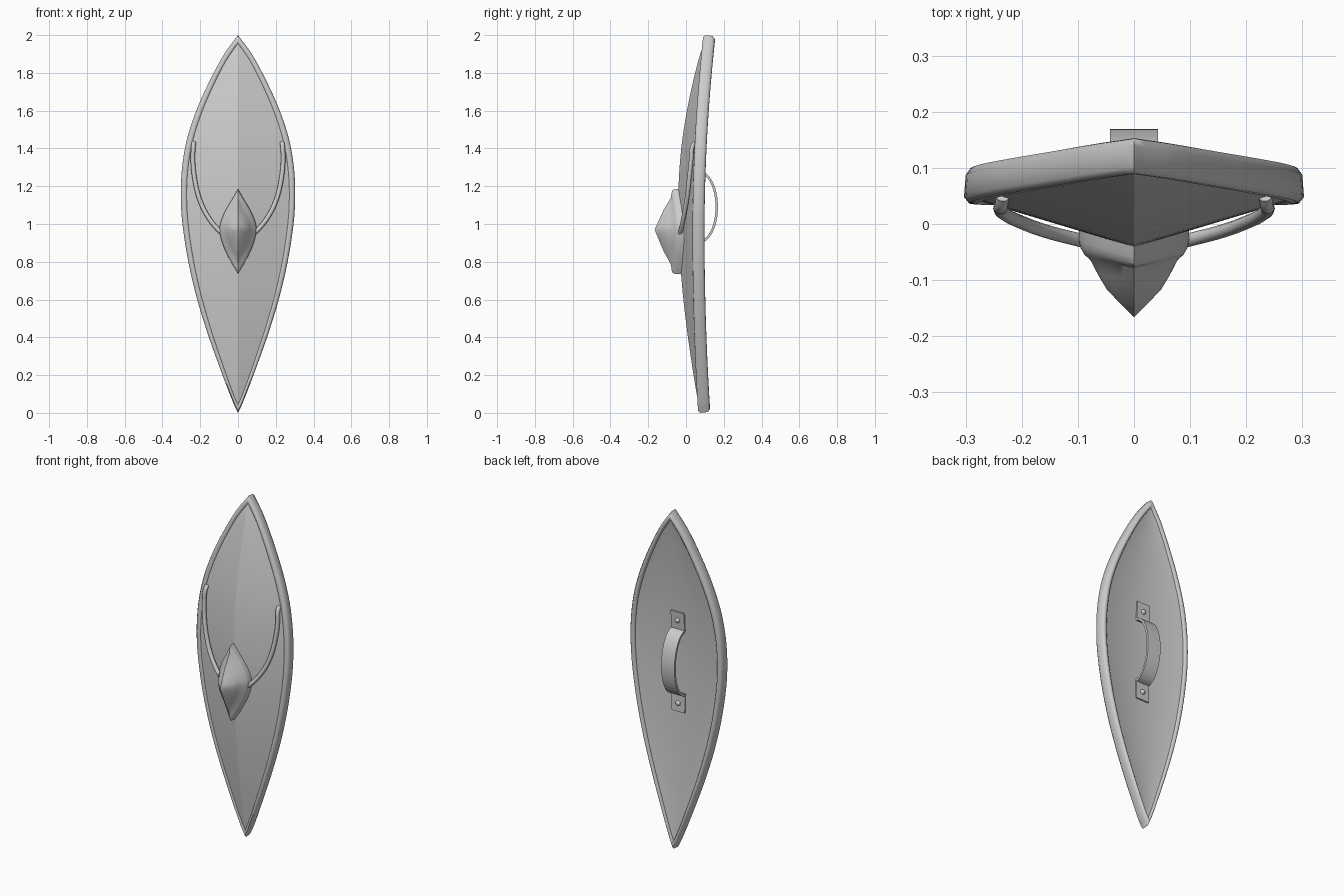
import bpy, bmesh, math

if "Cube" in bpy.data.objects:
    bpy.data.objects.remove(bpy.data.objects["Cube"])

grey = bpy.data.materials.new("plain grey")
grey.diffuse_color = (0.6, 0.6, 0.6, 1)
grey.use_nodes = True
grey.node_tree.nodes["Principled BSDF"].inputs["Base Color"].default_value = grey.diffuse_color


def finish(ob, angle=30):
    """Assign the colour and smooth everything except sharp edges."""
    if not ob.data.materials:
        ob.data.materials.append(grey)
    bpy.ops.object.select_all(action='DESELECT')
    ob.select_set(True)
    bpy.context.view_layer.objects.active = ob
    bpy.ops.object.shade_smooth_by_angle(angle=math.radians(angle))
    return ob


def grid_mesh(name, rows, close_u=False, close_v=False, angle=30, recalc=True):
    """Skin a table of points with quads, merging points that coincide."""
    bm = bmesh.new()
    vs = [[bm.verts.new(p) for p in r] for r in rows]
    n, m = len(rows), len(rows[0])
    for i in range(n if close_u else n - 1):
        for j in range(m if close_v else m - 1):
            a, b = (i + 1) % n, (j + 1) % m
            bm.faces.new((vs[i][j], vs[i][b], vs[a][b], vs[a][j]))
    bmesh.ops.remove_doubles(bm, verts=bm.verts, dist=1e-5)
    if recalc:
        bmesh.ops.recalc_face_normals(bm, faces=bm.faces)
    me = bpy.data.meshes.new(name)
    bm.to_mesh(me)
    bm.free()
    ob = bpy.data.objects.new(name, me)
    bpy.context.collection.objects.link(ob)
    return finish(ob, angle)


def smooth_table(tab, steps):
    """Smooth (z, half width) curve through the table points."""
    out = []
    n = len(tab)
    slope = []
    for i in range(n):
        a, b = tab[max(i - 1, 0)], tab[min(i + 1, n - 1)]
        slope.append((b[1] - a[1]) / (b[0] - a[0]))
    for i in range(n - 1):
        (z0, w0), (z1, w1) = tab[i], tab[i + 1]
        h = z1 - z0
        for k in range(steps):
            t = k / steps
            w = ((2*t**3 - 3*t*t + 1) * w0 + (t**3 - 2*t*t + t) * h * slope[i]
                 + (3*t*t - 2*t**3) * w1 + (t**3 - t*t) * h * slope[i + 1])
            out.append((z0 + h * t, max(w, 0)))
    return out + [tab[-1]]


# Shield outline: half width against height
W = 0.303
outline = smooth_table([(0, 0), (.05, .024), (.2, .082), (.4, .154), (.6, .216),
                        (.8, .263), (1.0, .294), (1.15, W), (1.3, .296),
                        (1.45, .270), (1.6, .221), (1.75, .154), (1.9, .073),
                        (2.0, 0)], 4)


def bow(z):
    """Backward sweep of the shield towards its tips."""
    t = (z - 0.95) / 1.05
    return (0.055 if t > 0 else 0.035) * t * t


def inset(z, w, d):
    return 1 + (z - 1) * (1 - 1.4 * d), w * (1 - d / W)


# Rim: rounded bar following the outline
profile = [(.036, .05), (.032, .039), (.024, .034), (.009, .035), (0, .046),
           (.003, .085), (.012, .097), (.024, .098), (.033, .093), (.036, .08)]
loop = [(z, w) for z, w in outline] + [(z, -w) for z, w in outline[-2:0:-1]]
rows = []
for z, w in loop:
    row = []
    for d, y in profile:
        zz, x = inset(z, w, d)
        row.append((x, y + bow(z), zz))
    rows.append(row)
grid_mesh("shield_rim", rows, True, True, 60)

# Panels: ridged front and slightly hollow back
front, back = [], []
for z, w in outline:
    zz, x = inset(z, w, .030)
    us = [i / 8 for i in range(-8, 9)]
    front.append([(x * u, bow(z) + .039 - .30 * x * (1 - abs(u)), zz) for u in us])
    back.append([(x * u, bow(z) + .086 - .025 * w / W * (1 - u * u), zz)
                 for u in reversed(us)])
grid_mesh("front_panel", front, angle=20, recalc=False)
grid_mesh("back_panel", back, angle=35, recalc=False)

# Boss: pointed almond base rising to a spike
half = smooth_table([(.735, 0), (.80, .038), (.88, .076), (.95, .096), (1.0, .095),
                     (1.07, .067), (1.13, .032), (1.185, 0)], 3)
ring = half + [(z, -w) for z, w in half[-2:0:-1]]
levels = [(1, -.025, .30), (1, -.060, .30), (.97, -.071, .29), (.90, -.077, .25),
          (.80, -.079, .2), (.65, -.097, .09), (.5, -.117, .02), (.25, -.142, 0),
          (0, -.166, 0)]
rows = [[(x * s, y + b * abs(x * s), .97 + (z - .97) * s) for z, x in ring]
        for s, y, b in levels]
grid_mesh("boss", rows, False, True, 28)

# Curved horns from the boss towards the rim
path = [(.075, -.034, .945), (.10, -.028, .965), (.16, -.012, 1.04),
        (.203, .004, 1.13), (.231, .018, 1.25), (.239, .028, 1.35),
        (.236, .034, 1.41), (.234, .050, 1.432)]
for side, label in ((1, "right"), (-1, "left")):
    cu = bpy.data.curves.new(label + "_horn", 'CURVE')
    cu.dimensions = '3D'
    cu.bevel_depth, cu.bevel_resolution = .012, 3
    cu.use_fill_caps = True
    sp = cu.splines.new('BEZIER')
    sp.resolution_u = 5
    sp.bezier_points.add(len(path) - 1)
    for p, (x, y, z) in zip(sp.bezier_points, path):
        p.co = (side * x, y, z)
        p.handle_left_type = p.handle_right_type = 'AUTO'
    cu.materials.append(grey)
    ob = bpy.data.objects.new(label + "_horn", cu)
    bpy.context.collection.objects.link(ob)
    bpy.ops.object.select_all(action='DESELECT')
    ob.select_set(True)
    bpy.context.view_layer.objects.active = ob
    bpy.ops.object.convert(target='MESH')
    finish(bpy.context.object, 60)

# Handle: arched strap with flat tabs
ZC, Y0 = 1.09, .066
strap = [(1.385, .076), (1.278, .069)]
for i in range(1, 24):
    a = math.pi * i / 24
    strap.append((ZC + .187 * math.cos(a), Y0 + .097 * math.sin(a)))
strap += [(.902, .066), (.795, .067)]
handle = grid_mesh("handle", [[(x, y, z) for x in (-.043, .043)] for z, y in strap])
mod = handle.modifiers.new("thickness", 'SOLIDIFY')
mod.thickness, mod.offset = .013, 0
bpy.ops.object.modifier_apply(modifier=mod.name)
finish(handle, 30)

# Rivets holding the tabs
for z, y, label in ((1.335, .077, "upper"), (.845, .071, "lower")):
    bpy.ops.mesh.primitive_uv_sphere_add(segments=16, ring_count=8, radius=.015,
                                         location=(0, y, z))
    bpy.context.object.name = label + "_rivet"
    finish(bpy.context.object, 40)
